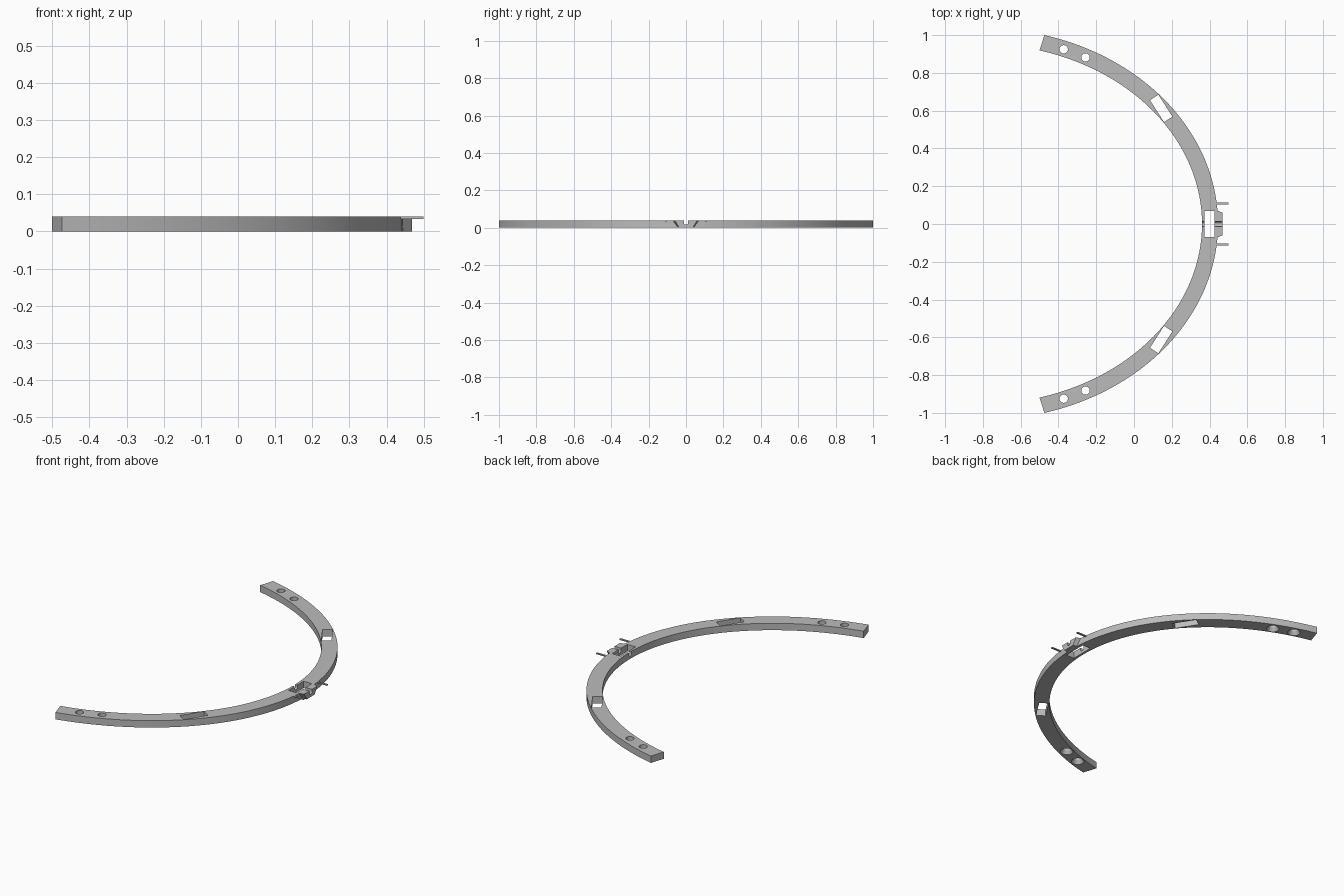
import bpy, bmesh, math
from mathutils import Matrix, Vector

if "Cube" in bpy.data.objects:
    bpy.data.objects.remove(bpy.data.objects["Cube"])

H = 0.04          # thickness of the band
W = 0.085         # width of the band
A, B, CX = 1.25, 1.037, -0.805   # outer curve
END = 1.303       # half sweep
STEPS = 96

grey = bpy.data.materials.new("satin grey")
grey.use_nodes = True
colour = (0.5, 0.5, 0.5, 1)
grey.diffuse_color = colour
grey.node_tree.nodes["Principled BSDF"].inputs["Base Color"].default_value = colour


def finish(name, bm):
    bmesh.ops.recalc_face_normals(bm, faces=bm.faces)
    mesh = bpy.data.meshes.new(name)
    bm.to_mesh(mesh)
    bm.free()
    mesh.materials.append(grey)
    ob = bpy.data.objects.new(name, mesh)
    bpy.context.collection.objects.link(ob)
    return ob


def box(name, centre, size, angle=0):
    bm = bmesh.new()
    m = Matrix.Translation(centre) @ Matrix.Rotation(angle, 4, "Z") @ Matrix.Diagonal((*size, 1))
    bmesh.ops.create_cube(bm, size=1, matrix=m)
    return finish(name, bm)


def cone(name, centre, r1, r2, depth, rot=Matrix()):
    bm = bmesh.new()
    bmesh.ops.create_cone(bm, cap_ends=True, segments=32, radius1=r1, radius2=r2,
                          depth=depth, matrix=Matrix.Translation(centre) @ rot)
    return finish(name, bm)


def activate(ob):
    bpy.ops.object.select_all(action="DESELECT")
    ob.select_set(True)
    bpy.context.view_layer.objects.active = ob


def cut(ob, cutters):
    activate(ob)
    for c in cutters:
        mod = ob.modifiers.new("cut", "BOOLEAN")
        mod.operation, mod.solver, mod.object = "DIFFERENCE", "EXACT", c
        bpy.ops.object.modifier_apply(modifier=mod.name)


def curve_point(t, inset):
    n = Vector((math.cos(t) / A, math.sin(t) / B)).normalized()
    return Vector((CX + A * math.cos(t), B * math.sin(t))) - n * inset


# curved band, swept from a rectangular section
bm = bmesh.new()
rings = []
for i in range(STEPS + 1):
    t = END * (2 * i / STEPS - 1)
    o, n = curve_point(t, 0), curve_point(t * 1.005, W)
    rings.append([bm.verts.new((p.x, p.y, z)) for p, z in ((o, 0), (o, H), (n, H), (n, 0))])
for a, b in zip(rings, rings[1:]):
    for k in range(4):
        j = (k + 1) % 4
        bm.faces.new((a[k], a[j], b[j], b[k]))
bm.faces.new(rings[0])
bm.faces.new(rings[-1])
band = finish("curved_band", bm)

# tapered catch block on the outside of the middle
bm = bmesh.new()
ends = [[bm.verts.new((x, y, z)) for y, z in ((-lo, 0), (lo, 0), (hi, H), (-hi, H))]
        for x, lo, hi in ((0.43, 0.045, 0.075), (0.468, 0.036, 0.06))]
for k in range(4):
    j = (k + 1) % 4
    bm.faces.new((ends[0][k], ends[0][j], ends[1][j], ends[1][k]))
bm.faces.new(ends[0])
bm.faces.new(ends[1])
block = finish("catch_block", bm)

# cutters: middle window, cable groove, side slots, countersunk holes
window = box("window_cutter", (0.4, 0, 0.02), (0.053, 0.14, 0.2))
groove = [cone("groove_cutter", (0.4, 0, 0.028), 0.012, 0.012, 0.3, Matrix.Rotation(math.pi / 2, 4, "Y")),
          box("groove_top_cutter", (0.4, 0, 0.078), (0.3, 0.024, 0.1))]
slots, holes = [], []
for s in (1, -1):
    slots.append(box("slot_cutter", (0.144, s * 0.612, 0.02), (0.138, 0.053, 0.2), s * math.radians(122.5)))
    for x, y in ((-0.372, 0.925), (-0.257, 0.882)):
        holes.append(cone("hole_cutter", (x, s * y, 0.02), 0.022, 0.022, 0.2))
        holes.append(cone("countersink_cutter", (x, s * y, 0.005), 0.041, 0.022, 0.03))

cut(band, [window] + groove + slots + holes)
cut(block, groove)
for c in [window] + groove + slots + holes:
    bpy.data.objects.remove(c)

# thin pins beside the block
pins = [box(side + "_pin", (0.465, s * 0.108, 0.037), (0.07, 0.011, 0.006))
        for s, side in ((1, "back"), (-1, "front"))]

for ob in (band, block):
    activate(ob)
    bpy.ops.object.shade_smooth_by_angle(angle=math.radians(25))
